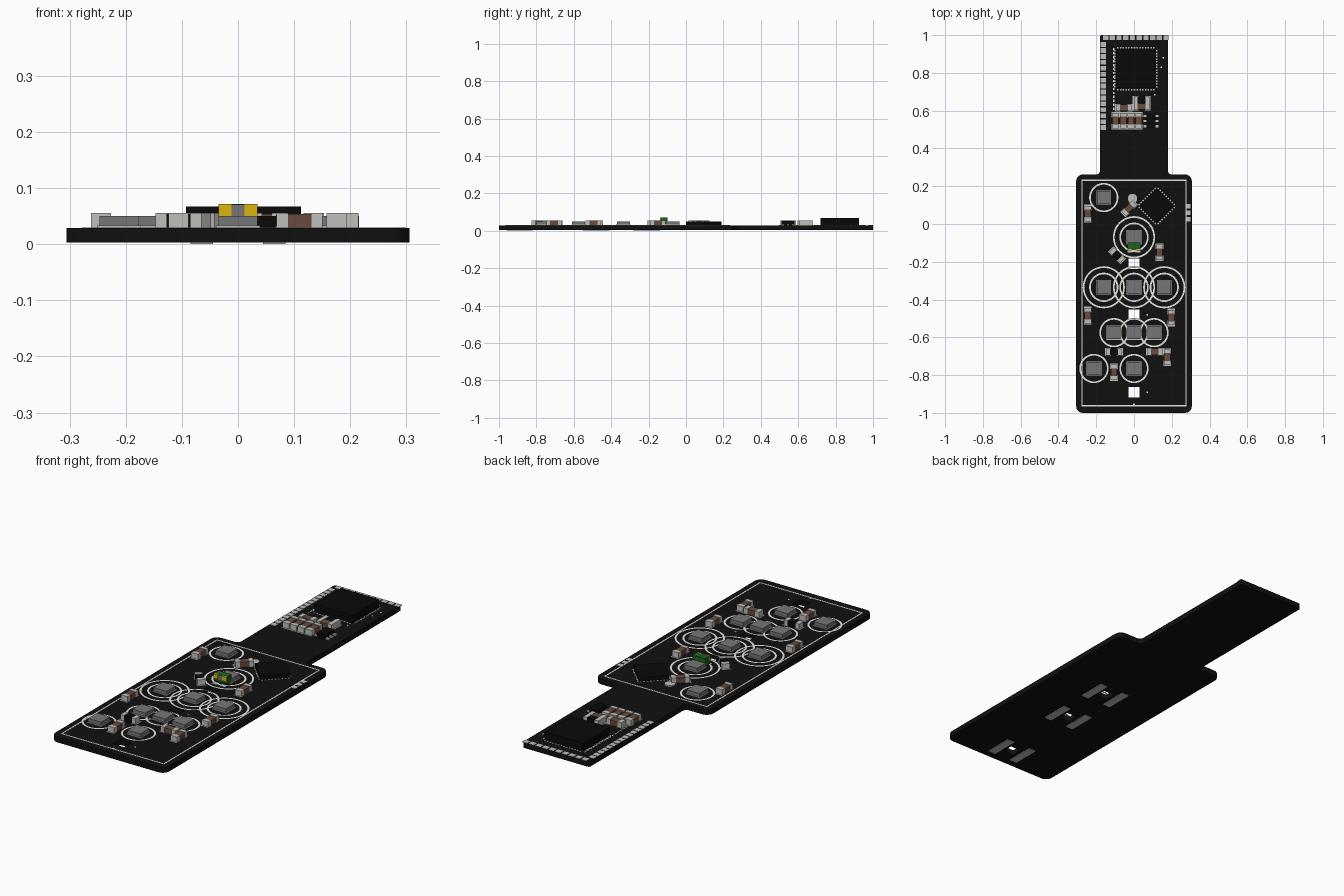
import bpy, bmesh, math
from mathutils import Matrix, Vector

cube = bpy.data.objects.get("Cube")
if cube:
    bpy.data.objects.remove(cube, do_unlink=True)

BOTTOM, TOP = 0.003, 0.029


def material(name, r, g, b):
    m = bpy.data.materials.new(name)
    m.use_nodes = True
    m.diffuse_color = (r, g, b, 1)
    m.node_tree.nodes["Principled BSDF"].inputs["Base Color"].default_value = (r, g, b, 1)
    return m


MATS = {
    "black": material("board black", 0.005, 0.005, 0.005),
    "chip": material("chip black", 0.003, 0.003, 0.003),
    "print": material("print white", 0.78, 0.78, 0.75),
    "metal": material("pad metal", 0.52, 0.52, 0.5),
    "grey": material("sensor grey", 0.18, 0.18, 0.18),
    "brown": material("ceramic brown", 0.14, 0.07, 0.045),
    "green": material("green resin", 0.012, 0.12, 0.015),
    "yellow": material("gold yellow", 0.7, 0.46, 0.005),
}


class Part:
    """Collects boxes, discs and rings into one object."""

    def __init__(self, name, *colours):
        self.name, self.colours, self.bm = name, colours, bmesh.new()

    def paint(self, verts, colour):
        for f in {f for v in verts for f in v.link_faces}:
            f.material_index = self.colours.index(colour)

    def box(self, x, y, w, d, z0, z1, colour, angle=0, off=(0, 0)):
        turn = Matrix.Rotation(math.radians(angle), 4, 'Z')
        mat = (Matrix.Translation((x, y, (z0 + z1) / 2)) @ turn
               @ Matrix.Translation((off[0], off[1], 0))
               @ Matrix.Diagonal((w, d, z1 - z0, 1)))
        self.paint(bmesh.ops.create_cube(self.bm, size=1, matrix=mat)["verts"], colour)

    def mark(self, x, y, w, d, colour="print", angle=0, off=(0, 0)):
        self.box(x, y, w, d, TOP - 0.001, TOP + 0.001, colour, angle, off)

    def disc(self, x, y, r, h, colour):
        mat = Matrix.Translation((x, y, TOP + h / 2))
        res = bmesh.ops.create_cone(self.bm, cap_ends=True, segments=20, radius1=r,
                                    radius2=r, depth=h, matrix=mat)
        self.paint(res["verts"], colour)

    def ring(self, x, y, r, width=0.009, n=48):
        loops = []
        for rad in (r - width / 2, r + width / 2):
            loops.append([self.bm.verts.new((x + rad * math.cos(i * math.tau / n),
                                             y + rad * math.sin(i * math.tau / n),
                                             TOP + 0.001)) for i in range(n)])
        a, b = loops
        for i in range(n):
            j = (i + 1) % n
            self.bm.faces.new((a[i], b[i], b[j], a[j]))

    def finish(self):
        me = bpy.data.meshes.new(self.name)
        self.bm.to_mesh(me)
        self.bm.free()
        for c in self.colours:
            me.materials.append(MATS[c])
        ob = bpy.data.objects.new(self.name, me)
        bpy.context.collection.objects.link(ob)
        return ob


# Board: rounded outline with three window slots, extruded
def rounded(points, steps=6):
    out, n = [], len(points)
    for i, (x, y, r) in enumerate(points):
        p = Vector((x, y))
        a = (Vector(points[i - 1][:2]) - p).normalized() * r
        b = (Vector(points[(i + 1) % n][:2]) - p).normalized() * r
        if r == 0:
            out.append(p)
            continue
        for k in range(steps + 1):
            t = k / steps * math.pi / 2
            out.append(p + a * (1 - math.sin(t)) + b * (1 - math.cos(t)))
    return out


half = [(0.306, -1, 0.035), (0.306, 0.262, 0.035), (0.18, 0.262, 0.02), (0.18, 1, 0.01)]
outline = half + [(-x, y, r) for x, y, r in reversed(half)]
slots = [-0.21, -0.48, -0.89]
loops = [rounded(outline)]
for y in slots:
    loops.append([Vector((sx * 0.03, y + sy * 0.028))
                  for sx, sy in ((-1, -1), (-1, 1), (1, 1), (1, -1))])
curve = bpy.data.curves.new("board_outline", 'CURVE')
curve.dimensions, curve.fill_mode = '2D', 'BOTH'
curve.extrude = (TOP - BOTTOM) / 2
for pts in loops:
    s = curve.splines.new('POLY')
    s.points.add(len(pts) - 1)
    for sp, p in zip(s.points, pts):
        sp.co = (p.x, p.y, 0, 1)
    s.use_cyclic_u = True
board = bpy.data.objects.new("circuit_board", curve)
bpy.context.collection.objects.link(board)
curve.materials.append(MATS["black"])
board.location.z = (TOP + BOTTOM) / 2
bpy.ops.object.select_all(action='DESELECT')
board.select_set(True)
bpy.context.view_layer.objects.active = board
bpy.ops.object.convert(target='MESH')

# Pads beside the slots on the underside
under = Part("underside_pads", "metal")
for y in slots:
    for sx in (-1, 1):
        under.box(sx * 0.065, y, 0.04, 0.14, 0, BOTTOM + 0.001, "metal")
under.finish()

# Printed border, circles and dots
prints = Part("printed_marks", "print")
for s in (-1, 1):
    prints.mark(s * 0.275, -0.365, 0.007, 1.2)
    prints.mark(0, -0.365 + s * 0.597, 0.55, 0.007)
row = [(x, -0.335) for x in (-0.16, 0, 0.16)]
sensors = row + [(x, -0.575) for x in (-0.106, 0, 0.106)]
sensors += [(-0.16, 0.14), (0, -0.07), (-0.212, -0.765), (0, -0.765)]
for x, y in sensors:
    prints.ring(x, y, 0.073)
for x, y in row + [(0, -0.07)]:
    prints.ring(x, y, 0.107)
for x, y in ((0.154, 0.88), (0.143, 0.83), (0.11, 0.685),
             (0.07, -0.48), (0.07, -0.89), (0, -0.955)):
    prints.mark(x, y, 0.008, 0.008)
prints.finish()

# Metal pads along the edges of the tab and the side of the board
pads = Part("edge_pads", "metal")
for i in range(15):
    pads.mark(-0.163, 0.95 - i * 0.0314, 0.028, 0.025, "metal")
for i in range(10):
    pads.mark(-0.15 + i * 0.0355, 0.987, 0.028, 0.026, "metal")
for y in (0.095, 0.06, 0.025):
    pads.mark(0.287, y, 0.025, 0.024, "metal")
pads.finish()

# Sensors: grey blocks on thin metal feet
blocks = Part("sensor_blocks", "grey", "metal")
for x, y in sensors:
    blocks.box(x, y, 0.078, 0.076, TOP, TOP + 0.004, "metal")
    blocks.box(x, y, 0.07, 0.07, TOP, 0.05, "grey")
blocks.finish()


def pinned_chip(name, x, y, size, z1, angle, gap, pins):
    """Square black chip with a dashed row of pins on each side."""
    p = Part(name, "chip", "metal")
    p.box(x, y, size, size, TOP, z1, "chip", angle)
    for k in range(4):
        for i in range(pins):
            t = (i - (pins - 1) / 2) * size / pins
            p.mark(x, y, size / pins * 0.55, 0.008, "metal", angle + 90 * k,
                   (t, size / 2 + gap))
    p.finish()


pinned_chip("controller_chip", 0.01, 0.822, 0.205, 0.067, 0, 0.009, 14)
pinned_chip("diamond_chip", 0.12, 0.095, 0.135, 0.05, 45, 0.003, 9)

# Dashed line from the controller down to the small parts
dashes = Part("printed_dashes", "print")
for i in range(16):
    dashes.mark(-0.107, 0.925 - i * 0.021, 0.006, 0.012)
dashes.finish()

# Small two-ended parts: x, y, angle (0 = along y), body colour
small = [(-0.244, 0.055, 0, "brown"), (0.135, -0.15, 0, "brown"),
         (-0.09, -0.165, 45, "chip"), (-0.244, -0.485, 0, "brown"),
         (0.197, -0.495, 0, "brown"), (-0.106, -0.677, 90, "chip"),
         (0.11, -0.677, 90, "brown"), (0.176, -0.705, 0, "brown"),
         (-0.106, -0.785, 0, "brown"), (-0.026, 0.083, -45, "brown"),
         (0.04, 0.657, 90, "chip"), (0.04, 0.622, 90, "brown"), (-0.054, 0.615, 90, "brown")]
small += [(-0.098 + 0.041 * i, 0.547, 0, "brown") for i in range(4)]
comps = Part("small_components", "metal", "brown", "chip")
for x, y, a, colour in small:
    comps.box(x, y, 0.034, 0.044, TOP, 0.054, colour, a)
    for s in (-1, 1):
        comps.box(x, y, 0.036, 0.02, TOP, 0.056, "metal", a, (0, s * 0.031))
        comps.mark(x, y, 0.04, 0.03, "metal", a, (0, s * 0.032))
comps.disc(-0.008, 0.135, 0.025, 0.006, "metal")
comps.finish()

# Six-legged regulator
reg = Part("regulator", "chip", "metal")
reg.box(0.09, 0.545, 0.045, 0.07, TOP, 0.052, "chip")
for s in (-1, 1):
    for i in (-1, 0, 1):
        reg.box(0.09 + s * 0.03, 0.545 + i * 0.027, 0.02, 0.012, TOP, 0.036, "metal")
reg.finish()

# Upright emitter with gold ends in front of the upper sensor
em = Part("upright_emitter", "green", "yellow", "grey", "metal")
em.box(0, -0.116, 0.07, 0.034, 0.036, 0.072, "green")
em.box(0, -0.134, 0.024, 0.006, 0.05, 0.071, "grey")
for s in (-1, 1):
    em.box(s * 0.0235, -0.135, 0.023, 0.008, 0.05, 0.072, "yellow")
    em.mark(s * 0.022, -0.142, 0.026, 0.02, "metal")
em.finish()
